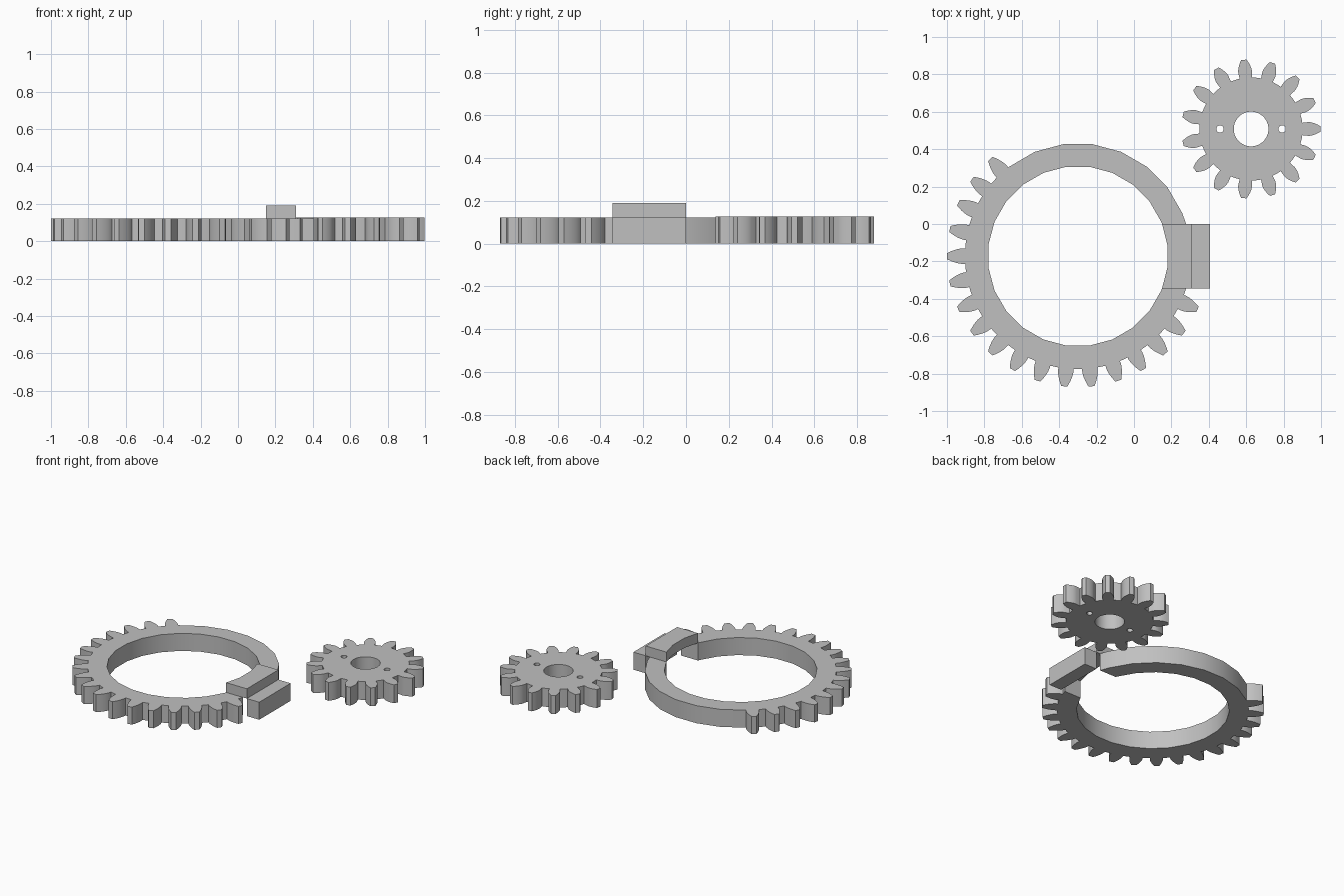
import bpy, bmesh, math
from math import pi, sin, cos, acos, tan, sqrt, radians

old = bpy.data.objects.get("Cube")
if old:
    bpy.data.objects.remove(old, do_unlink=True)

grey = bpy.data.materials.new("light_grey")
grey.use_nodes = True
colour = (0.53, 0.53, 0.53, 1)
grey.diffuse_color = colour
grey.node_tree.nodes["Principled BSDF"].inputs["Base Color"].default_value = colour

MODULE = 0.04375
PRESSURE = radians(20)


def polar(r, a):
    return (r * cos(a), r * sin(a))


def circle(r, sides, cx=0.0):
    return [(cx + r * cos(2 * pi * (i + 0.5) / sides), r * sin(2 * pi * (i + 0.5) / sides))
            for i in range(sides)]


def root_radius(teeth):
    return MODULE * (teeth / 2 - 1.2)


def tooth(teeth, angle, steps=5):
    """Involute tooth outline, counter-clockwise, root to tip to root."""
    base = MODULE * teeth / 2 * cos(PRESSURE)
    root, tip = root_radius(teeth), MODULE * (teeth / 2 + 1)
    inv = lambda a: tan(a) - a
    half = pi / (2 * teeth) + inv(PRESSURE)
    flank = [(root, half)]
    for i in range(steps + 1):
        r = base + (tip - base) * i / steps
        flank.append((r, half - inv(acos(min(1, base / r)))))
    return ([polar(r, angle - h) for r, h in flank]
            + [polar(r, angle + h) for r, h in reversed(flank)])


def plate(name, loops, centre, z0, z1):
    """Extrude closed outlines (first outer, the rest holes) into a solid."""
    curve = bpy.data.curves.new(name, "CURVE")
    curve.dimensions = "2D"
    curve.fill_mode = "BOTH"
    curve.extrude = (z1 - z0) / 2
    for loop in loops:
        spline = curve.splines.new("POLY")
        spline.points.add(len(loop) - 1)
        for point, (x, y) in zip(spline.points, loop):
            point.co = (x, y, 0, 1)
        spline.use_cyclic_u = True
    temp = bpy.data.objects.new(name + "_outline", curve)
    bpy.context.collection.objects.link(temp)
    bpy.context.view_layer.update()
    graph = bpy.context.evaluated_depsgraph_get()
    mesh = bpy.data.meshes.new_from_object(temp.evaluated_get(graph))
    bpy.data.objects.remove(temp, do_unlink=True)

    bm = bmesh.new()
    bm.from_mesh(mesh)
    bmesh.ops.remove_doubles(bm, verts=bm.verts, dist=1e-5)
    bmesh.ops.recalc_face_normals(bm, faces=bm.faces)
    bm.to_mesh(mesh)
    bm.free()
    mesh.name = name
    mesh.materials.clear()
    mesh.materials.append(grey)

    obj = bpy.data.objects.new(name, mesh)
    obj.location = (centre[0], centre[1], (z0 + z1) / 2)
    bpy.context.collection.objects.link(obj)
    bpy.ops.object.select_all(action="DESELECT")
    obj.select_set(True)
    bpy.context.view_layer.objects.active = obj
    bpy.ops.object.shade_smooth_by_angle(angle=radians(30))
    return obj


# Small gear with a bore and two pin holes
SMALL = 15
outline = []
for i in range(SMALL):
    a = 2 * pi * i / SMALL
    outline += tooth(SMALL, a)
    outline.append(polar(root_radius(SMALL), a + pi / SMALL))
plate("small_gear",
      [outline, circle(0.093, 32), circle(0.02, 12, 0.166), circle(0.02, 12, -0.166)],
      (0.626, 0.508), 0, 0.128)

# Open ring: plain arc at the back, teeth on the rest, a gap on the +x side
LARGE = 30
CENTRE = (-0.3, -0.172)
TOP, BOTTOM = 0.172, -0.173        # edges of the gap
OUTER, INNER = root_radius(LARGE), 0.482
THICK = 0.122


def at_height(r, y):
    return (sqrt(r * r - y * y), y)


ring = [at_height(OUTER, TOP)]
ring += [polar(OUTER, radians(22.5 + 15 * i)) for i in range(7)]
for deg in range(132, 337, 12):
    ring += tooth(LARGE, radians(deg))
    if deg < 336:
        ring.append(polar(OUTER, radians(deg + 6)))
ring.append(at_height(OUTER, BOTTOM))
ring.append(at_height(INNER, BOTTOM))
ring += [polar(INNER, radians(337.5 - 15 * i)) for i in range(22)]
ring.append(at_height(INNER, TOP))
plate("ring_gear", [ring], CENTRE, 0, THICK)

# Raised bridge over the gap, following the bore on its inner side
SPLIT, END = 0.61, 0.705
bridge = [(SPLIT, BOTTOM), (SPLIT, TOP), at_height(INNER, TOP),
          polar(INNER, radians(7.5)), polar(INNER, radians(-7.5)), at_height(INNER, BOTTOM)]
plate("gap_bridge", [bridge], CENTRE, THICK, 0.19)

# Low block outside the gap
block = [(SPLIT, BOTTOM), (END, BOTTOM), (END, TOP), (SPLIT, TOP)]
plate("outer_block", [block], CENTRE, 0, THICK)
